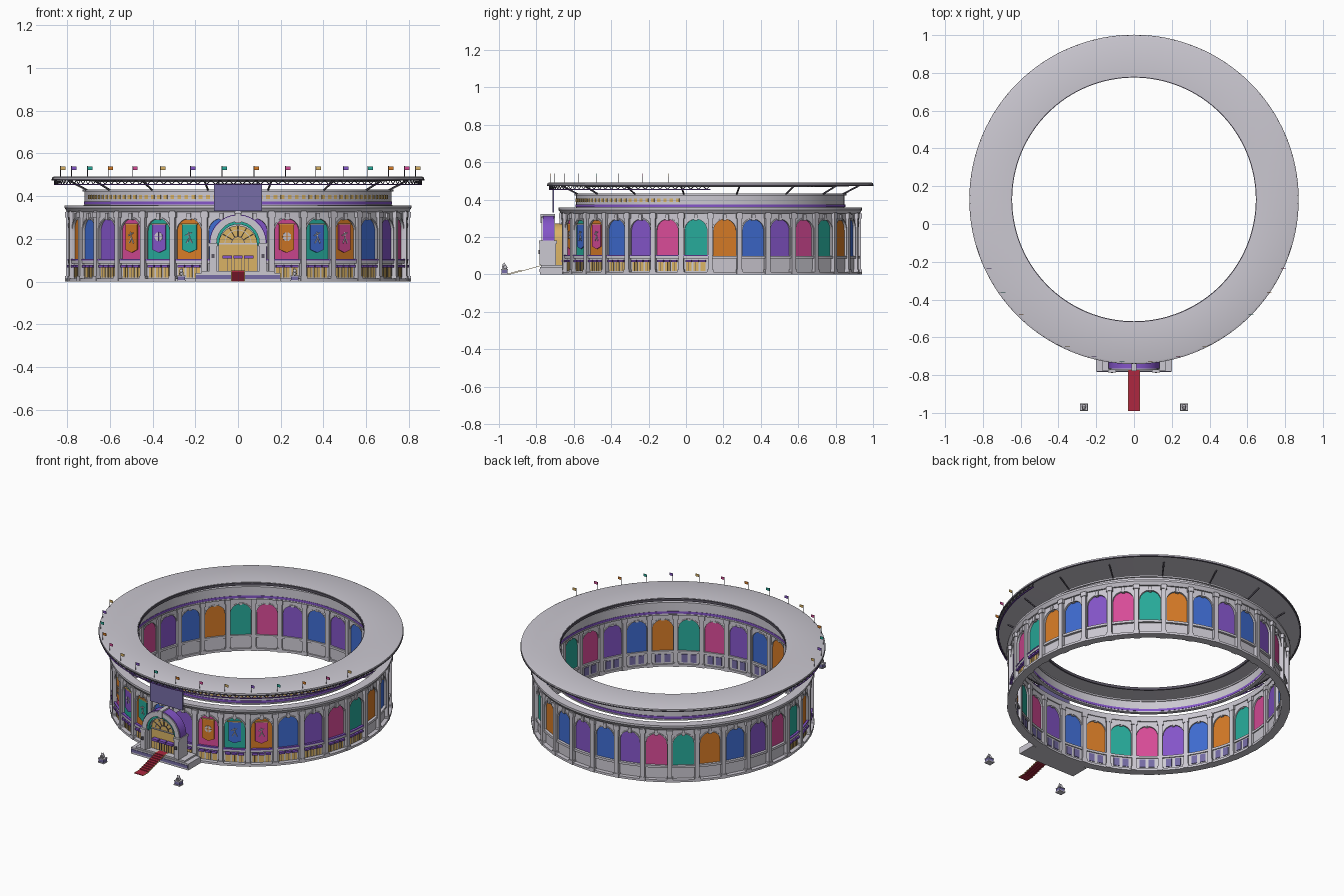
import bpy, bmesh, math
from mathutils import Matrix, Vector

cube = bpy.data.objects.get("Cube")
if cube:
    bpy.data.objects.remove(cube)

COLOURS = {
    "stone": (0.60, 0.58, 0.64), "dark_steel": (0.10, 0.09, 0.12),
    "purple": (0.23, 0.09, 0.58), "blue": (0.05, 0.15, 0.64),
    "pink": (0.68, 0.07, 0.31), "teal": (0.02, 0.40, 0.32),
    "orange": (0.68, 0.20, 0.02), "gold": (0.70, 0.45, 0.13),
    "red": (0.42, 0.02, 0.05), "slate_violet": (0.18, 0.15, 0.38),
}
NAMES = list(COLOURS)
MATS = []
for name, rgb in COLOURS.items():
    m = bpy.data.materials.new(name)
    m.use_nodes = True
    m.diffuse_color = (*rgb, 1)
    m.node_tree.nodes["Principled BSDF"].inputs["Base Color"].default_value = (*rgb, 1)
    MATS.append(m)

BAYS = 32
STEP = 2 * math.pi / BAYS
CENTRE = Matrix.Translation((0, 0.13, 0))
HALF = 0.0763          # half width of one bay
parts = {}


def part(name):
    return parts.setdefault(name, bmesh.new())


def around(angle):
    """Frame on the ring: local -y points outward, angle 0 is the front."""
    return CENTRE @ Matrix.Rotation(angle, 4, "Z")


def prism(name, colour, M, pts, y0, y1):
    """Extrude an x-z outline from y0 to y1."""
    bm = part(name)
    a, b = ([bm.verts.new(M @ Vector((x, y, z))) for x, z in pts] for y in (y0, y1))
    n = len(pts)
    faces = [bm.faces.new(a), bm.faces.new(b[::-1])]
    faces += [bm.faces.new((a[i], b[i], b[(i + 1) % n], a[(i + 1) % n])) for i in range(n)]
    for f in faces:
        f.material_index = NAMES.index(colour)


def box(name, colour, M, x0, x1, y0, y1, z0, z1):
    prism(name, colour, M, [(x0, z0), (x1, z0), (x1, z1), (x0, z1)], y0, y1)


def arch(w, z0, spring, n=14):
    """Open arch line from bottom right over the top to bottom left."""
    arc = [(w * math.cos(math.pi * i / n), spring + w * math.sin(math.pi * i / n)) for i in range(n + 1)]
    return [(w, z0)] + arc + [(-w, z0)]


def arch_band(name, colour, M, w_out, w_in, z0, spring, y0, y1):
    prism(name, colour, M, arch(w_out, z0, spring) + arch(w_in, z0, spring)[::-1], y0, y1)


def lathe(name, colour, profile, a0=-180, a1=180, seg=128):
    """Sweep a closed (radius, z) profile around the ring."""
    bm, n, rows = part(name), len(profile), []
    full = a1 - a0 >= 360
    for i in range(seg if full else seg + 1):
        M = around(math.radians(a0 + (a1 - a0) * i / seg))
        rows.append([bm.verts.new(M @ Vector((0, -r, z))) for r, z in profile])
    for i in range(seg):
        p, q = rows[i], rows[(i + 1) % len(rows)]
        for j in range(n):
            f = bm.faces.new((p[j], p[(j + 1) % n], q[(j + 1) % n], q[j]))
            f.material_index = NAMES.index(colour)


def ring(name, colour, r0, r1, z0, z1, a0=-180, a1=180):
    lathe(name, colour, [(r0, z0), (r1, z0), (r1, z1), (r0, z1)], a0, a1)


def rod(name, colour, p, q, r, sides=5):
    """Thin round bar between two points."""
    bm, p, q = part(name), Vector(p), Vector(q)
    M = Matrix.Translation((p + q) / 2) @ (q - p).to_track_quat("Z", "Y").to_matrix().to_4x4()
    new = bmesh.ops.create_cone(bm, cap_ends=True, segments=sides, radius1=r, radius2=r,
                                depth=(q - p).length, matrix=M)["verts"]
    for f in {f for v in new for f in v.link_faces}:
        f.material_index = NAMES.index(colour)


# Arcaded wall: one bay after another
CYCLE = ["purple", "pink", "teal", "orange", "blue"]
for k in range(-16, 16):
    M = around((k + 0.5) * STEP)
    front = -8 <= k < 8
    opening = arch(0.063, 0.095, 0.235)
    outline = [(-HALF, 0.095), (-HALF, 0.33), (HALF, 0.33), (HALF, 0.095)] + opening
    prism("arcade_wall", "stone", M, outline, -0.788, -0.765)
    arch_band("arch_trim", "stone", M, 0.067, 0.06, 0.1, 0.235, -0.793, -0.763)
    prism("arch_panels", CYCLE[k % 5], M, opening, -0.78, -0.772)
    box("lower_wall", "stone", M, -HALF, HALF, -0.782, -0.768, 0.0, 0.09)
    box("keystones", "stone", M, -0.009, 0.009, -0.798, -0.765, 0.288, 0.32)
    P = around(k * STEP)
    box("piers", "stone", P, -0.013, 0.013, -0.806, -0.756, 0.0, 0.33)
    box("pier_capitals", "stone", P, -0.018, 0.018, -0.81, -0.754, 0.3, 0.325)
    box("pier_bases", "stone", P, -0.017, 0.017, -0.81, -0.754, 0.0, 0.025)
    # Shopfront windows, awnings and balcony on the front half
    if front:
        for x in (-0.038, 0, 0.038):
            box("shop_windows", "gold", M, x - 0.014, x + 0.014, -0.786, -0.78, 0.018, 0.07)
            box("window_bars", "dark_steel", M, x - 0.001, x + 0.001, -0.788, -0.78, 0.018, 0.07)
            box("awnings", "purple", M, x - 0.016, x + 0.016, -0.8, -0.78, 0.066, 0.078)
        for x in (-0.026, 0.026):
            box("inner_windows", "slate_violet", M, x - 0.017, x + 0.017, -0.77, -0.764, 0.025, 0.075)

ring("base_plinth", "stone", 0.76, 0.808, 0, 0.014)
ring("belt_course", "stone", 0.762, 0.797, 0.084, 0.098)
ring("belt_stripe", "purple", 0.785, 0.799, 0.098, 0.105, -90, 90)
lathe("wall_cornice", "stone", [(0.76, 0.325), (0.798, 0.325), (0.812, 0.345), (0.812, 0.357), (0.76, 0.357)])

# Hanging banners with pale emblems beside the gate
for k, colour in zip((-4, -3, -2, 1, 2, 3), ("orange", "purple", "teal", "orange", "blue", "pink")):
    M = around((k + 0.5) * STEP)
    prism("banners", colour, M, [(-0.036, 0.15), (0, 0.135), (0.036, 0.15), (0.036, 0.27), (-0.036, 0.27)],
          -0.788, -0.782)
    box("banner_rods", "gold", M, -0.042, 0.042, -0.79, -0.782, 0.268, 0.273)
    if k in (-3, 1):
        loop = [(0.021 * math.cos(t * math.pi / 8), 0.21 + 0.021 * math.sin(t * math.pi / 8)) for t in range(16)]
        prism("emblems", "stone", M, loop, -0.79, -0.787)
        box("emblems", colour, M, -0.002, 0.002, -0.792, -0.789, 0.189, 0.231)
        box("emblems", colour, M, -0.021, 0.021, -0.792, -0.789, 0.208, 0.212)
    else:
        for p, q in (((-0.012, 0.18), (0.002, 0.205)), ((0.014, 0.18), (0.002, 0.205)),
                     ((0.002, 0.205), (-0.004, 0.232)), ((-0.018, 0.215), (0.014, 0.228))):
            rod("emblems", "stone", M @ Vector((p[0], -0.789, p[1])), M @ Vector((q[0], -0.789, q[1])), 0.003)

# Upper drum with lit windows
ring("upper_drum", "stone", 0.705, 0.718, 0.352, 0.428)
ring("drum_stripe", "purple", 0.703, 0.722, 0.36, 0.374)
ring("drum_cornice", "stone", 0.7, 0.727, 0.422, 0.432)
ring("drum_foot", "stone", 0.702, 0.724, 0.35, 0.358)
for i in range(-27, 28):
    box("drum_windows", "gold", around(i * STEP / 4), -0.009, 0.009, -0.721, -0.716, 0.386, 0.405)

# Ring roof, its rims and struts
lathe("roof", "stone", [(0.65, 0.468), (0.65, 0.484), (0.86, 0.492), (0.87, 0.488), (0.87, 0.476)])
ring("roof_inner_rim", "dark_steel", 0.645, 0.655, 0.466, 0.482)
ring("roof_outer_rim", "dark_steel", 0.862, 0.872, 0.474, 0.48)
for i in range(16):
    M = around((i + 0.5) * STEP * 2)
    rod("roof_struts", "dark_steel", M @ Vector((0, -0.715, 0.425)), M @ Vector((0, -0.81, 0.474)), 0.005)

# Lattice truss below the front roof edge
ring("truss_chord", "purple", 0.856, 0.862, 0.452, 0.457, -90, 90)
for i in range(-32, 32):
    a, b, c = (around((i + t) * STEP / 4) for t in (0, 0.5, 1))
    low = b @ Vector((0, -0.859, 0.455))
    rod("truss_lattice", "dark_steel", a @ Vector((0, -0.859, 0.476)), low, 0.0025, 4)
    rod("truss_lattice", "dark_steel", low, c @ Vector((0, -0.859, 0.476)), 0.0025, 4)

# Flags on the roof edge
FLAGS = ["gold", "purple", "teal", "orange", "pink"]
for i in range(16):
    x, y, z = around(math.radians((i - 7.5) * 10)) @ Vector((0, -0.86, 0.488))
    rod("flag_poles", "dark_steel", (x, y, z), (x, y, 0.54), 0.0015)
    box("flags", FLAGS[i % 5], Matrix.Translation((x, y, 0)), 0, 0.024, -0.001, 0.001, 0.523, 0.539)

# Entrance gate
W = Matrix()
box("gate_platform", "stone", W, -0.2, 0.2, -0.78, -0.66, 0, 0.04)
box("gate_platform", "slate_violet", W, -0.197, 0.197, -0.783, -0.66, 0.012, 0.03)
box("gate_platform", "stone", W, -0.17, 0.17, -0.775, -0.66, 0.04, 0.05)
arch_band("gate_arch", "stone", W, 0.13, 0.1, 0.05, 0.18, -0.772, -0.7)
arch_band("gate_arch_rim", "purple", W, 0.134, 0.127, 0.18, 0.18, -0.765, -0.705)
arch_band("gate_teal_band", "teal", W, 0.1, 0.088, 0.17, 0.18, -0.764, -0.7)
arch_band("gate_jambs", "stone", W, 0.1, 0.09, 0.05, 0.17, -0.755, -0.7)
prism("gate_glass", "gold", W, arch(0.092, 0.05, 0.18), -0.735, -0.66)
box("gate_keystone", "stone", W, -0.013, 0.013, -0.778, -0.7, 0.275, 0.322)
for i in range(1, 6):
    t = math.pi * i / 6
    rod("gate_fan_bars", "dark_steel", (0.03 * math.cos(t), -0.737, 0.18 + 0.03 * math.sin(t)),
        (0.09 * math.cos(t), -0.737, 0.18 + 0.09 * math.sin(t)), 0.0018)
arch_band("gate_fan_bars", "dark_steel", W, 0.032, 0.028, 0.18, 0.18, -0.739, -0.734)
arch_band("gate_fan_bars", "stone", W, 0.063, 0.06, 0.18, 0.18, -0.739, -0.734)
box("gate_transom", "stone", W, -0.09, 0.09, -0.742, -0.73, 0.174, 0.18)
for x in (-0.05, 0, 0.05):
    box("gate_door_awnings", "purple", W, x - 0.022, x + 0.022, -0.76, -0.73, 0.108, 0.122)
    for s in (-0.018, 0, 0.018):
        box("gate_door_frames", "dark_steel", W, x + s - 0.001, x + s + 0.001, -0.738, -0.73, 0.05, 0.11)
for s in (-1, 1):
    P = Matrix.Translation((s * 0.117, 0, 0))
    box("gate_buttresses", "stone", P, -0.017, 0.017, -0.782, -0.695, 0.05, 0.17)
    box("gate_buttress_caps", "stone", P, -0.021, 0.021, -0.786, -0.69, 0.165, 0.18)
    box("gate_lamps", "dark_steel", P, -0.006, 0.006, -0.789, -0.78, 0.11, 0.13)

# Large sign hung from the roof
box("sign_board", "slate_violet", W, -0.113, 0.113, -0.715, -0.706, 0.33, 0.458)
for x in (-0.09, 0.09):
    rod("sign_hangers", "dark_steel", (x, -0.71, 0.455), (x, -0.71, 0.478), 0.003)

# Stepped carpet with gold edging
side = [(-0.99, 0.004)]
for i in range(9):
    y = -0.935 + i * 0.019
    z = 0.004 + i * 0.0052
    side += [(y, z), (y, z + 0.0052)]
side.append((-0.74, side[-1][1]))
TURN = Matrix.Rotation(math.radians(90), 4, "Z")
outline = side + [(y, z - 0.004) for y, z in side[::-1]]
prism("carpet", "red", TURN, outline, -0.029, 0.029)
for s in (-0.03, 0.03):
    prism("carpet_edges", "gold", TURN, outline, s - 0.002, s + 0.002)

# Small seated guardian statues on pedestals
for s in (-1, 1):
    P = Matrix.Translation((s * 0.265, -0.97, 0))
    box("statue_pedestals", "stone", P, -0.021, 0.021, -0.019, 0.019, 0, 0.007)
    box("statue_pedestals", "slate_violet", P, -0.018, 0.018, -0.016, 0.016, 0.007, 0.024)
    box("statue_pedestals", "stone", P, -0.02, 0.02, -0.018, 0.018, 0.024, 0.029)
    bm = part("guardian_statues")
    for y, z, r in ((0.004, 0.037, 0.011), (-0.003, 0.05, 0.009)):
        bmesh.ops.create_icosphere(bm, subdivisions=2, radius=r, matrix=P @ Matrix.Translation((0, y, z)))
    for x in (-0.006, 0.006):
        bmesh.ops.create_cone(bm, segments=6, radius1=0.003, radius2=0, depth=0.008,
                              matrix=P @ Matrix.Translation((x, -0.002, 0.06)))
        box("guardian_statues", "stone", P, x - 0.003, x + 0.003, -0.014, -0.006, 0.029, 0.045)

# Turn every part into an object carrying only the colours it uses
for name, bm in parts.items():
    bmesh.ops.recalc_face_normals(bm, faces=bm.faces)
    used = sorted({f.material_index for f in bm.faces})
    for f in bm.faces:
        f.material_index = used.index(f.material_index)
    mesh = bpy.data.meshes.new(name)
    bm.to_mesh(mesh)
    bm.free()
    for i in used:
        mesh.materials.append(MATS[i])
    obj = bpy.data.objects.new(name, mesh)
    bpy.context.collection.objects.link(obj)
    bpy.ops.object.select_all(action="DESELECT")
    obj.select_set(True)
    bpy.context.view_layer.objects.active = obj
    bpy.ops.object.shade_smooth_by_angle(angle=math.radians(30))
